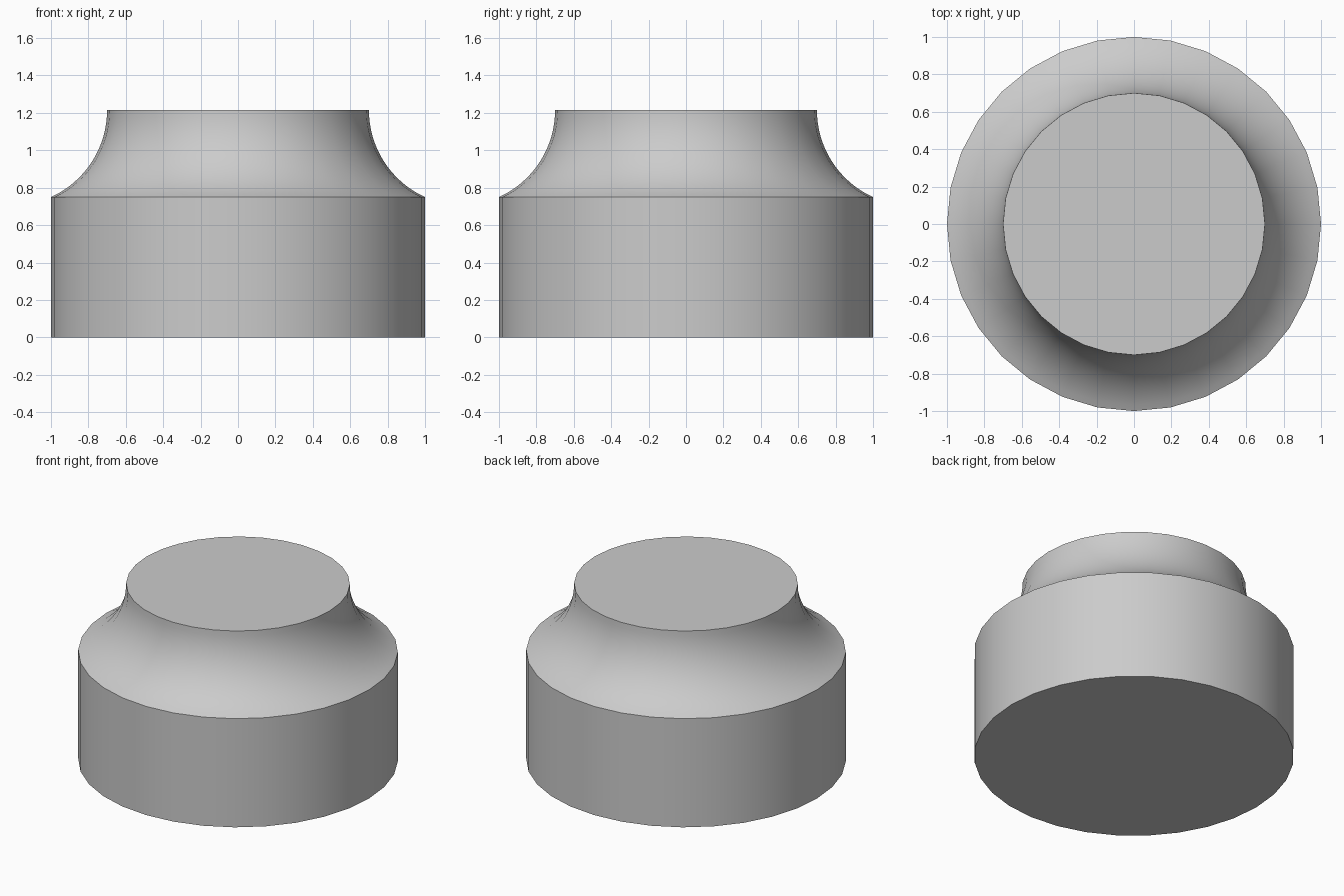
import bpy
import bmesh
import math

cube = bpy.data.objects.get("Cube")
if cube:
    bpy.data.objects.remove(cube, do_unlink=True)

SIDES = 32
BASE_R, NECK_R = 1.0, 0.7
SHOULDER_Z, TOP_Z = 0.75, 1.215
ARC_STEPS = 16

# Plain grey material
grey = bpy.data.materials.new("light grey")
grey.use_nodes = True
colour = (0.6, 0.6, 0.6, 1)
grey.diffuse_color = colour
grey.node_tree.nodes["Principled BSDF"].inputs["Base Color"].default_value = colour

# Profile: straight drum, then a concave arc that ends vertical at the neck
rise, run = TOP_Z - SHOULDER_Z, BASE_R - NECK_R
arc_r = (rise ** 2 + run ** 2) / (2 * run)
sweep = math.asin(rise / arc_r)
profile = [(BASE_R, 0)]
for i in range(ARC_STEPS + 1):
    a = sweep * (1 - i / ARC_STEPS)
    profile.append((NECK_R + arc_r * (1 - math.cos(a)), TOP_Z - arc_r * math.sin(a)))

# Turned body: rings joined by quads, capped at both ends
bm = bmesh.new()
rings = []
for r, z in profile:
    angles = [math.tau * k / SIDES for k in range(SIDES)]
    rings.append([bm.verts.new((r * math.cos(a), r * math.sin(a), z)) for a in angles])
for low, high in zip(rings, rings[1:]):
    for k in range(SIDES):
        n = (k + 1) % SIDES
        bm.faces.new((low[k], low[n], high[n], high[k]))
bm.faces.new(rings[0][::-1])
bm.faces.new(rings[-1])

mesh = bpy.data.meshes.new("flared_drum")
bm.to_mesh(mesh)
bm.free()
mesh.materials.append(grey)
drum = bpy.data.objects.new("flared_drum", mesh)
bpy.context.collection.objects.link(drum)

# Smooth sides with crisp rims
bpy.ops.object.select_all(action="DESELECT")
drum.select_set(True)
bpy.context.view_layer.objects.active = drum
bpy.ops.object.shade_smooth_by_angle(angle=math.radians(30))
